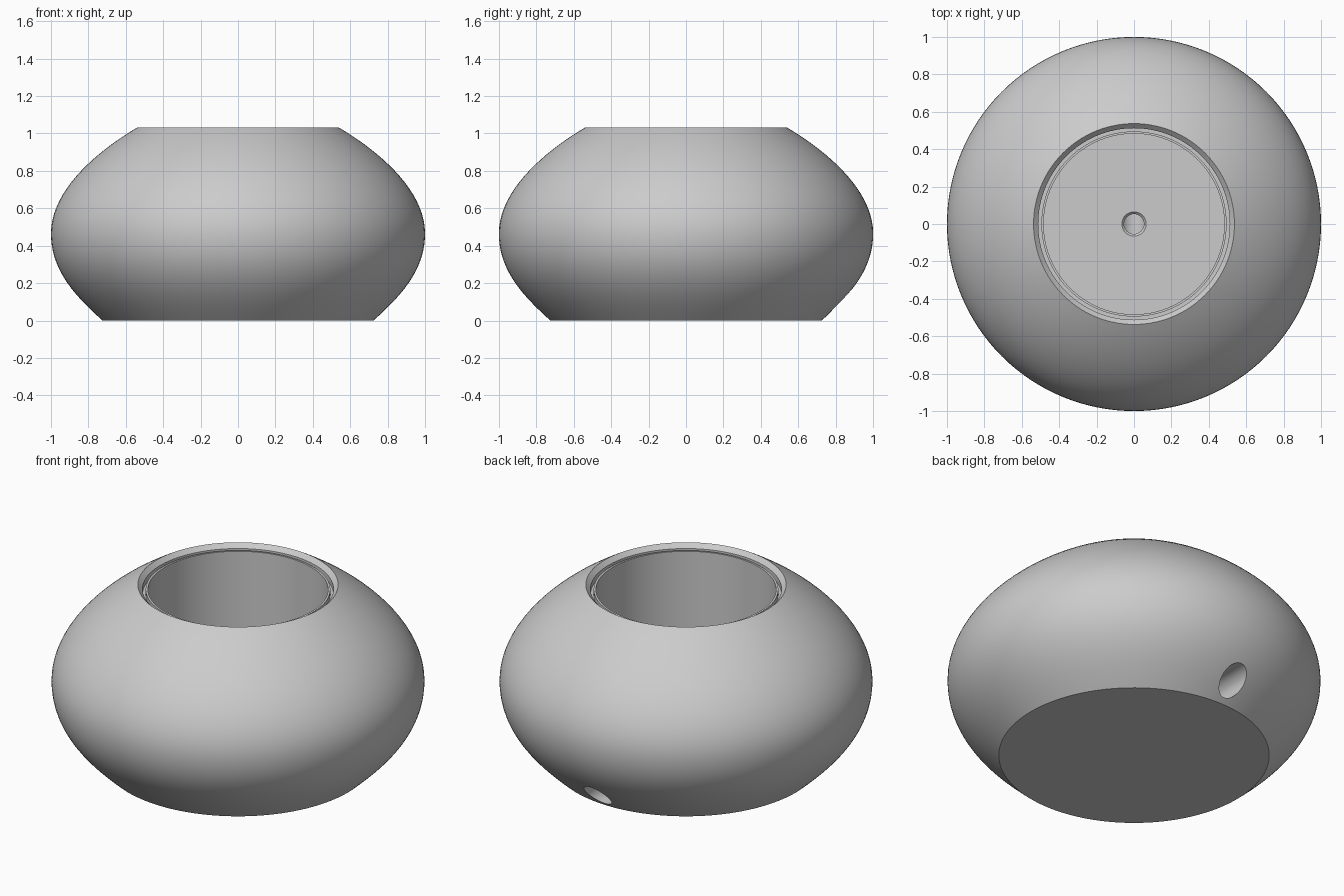
import bpy, bmesh, math
from mathutils import Vector
from mathutils.geometry import interpolate_bezier

cube = bpy.data.objects.get("Cube")
if cube:
    bpy.data.objects.remove(cube, do_unlink=True)

grey = bpy.data.materials.new("light_grey")
grey.use_nodes = True
colour = (0.6, 0.6, 0.6, 1)
grey.diffuse_color = colour
grey.node_tree.nodes["Principled BSDF"].inputs["Base Color"].default_value = colour


def curve(*points, steps=20):
    """Bezier points as (radius, height) vectors."""
    return interpolate_bezier(*[Vector((r, 0, z)) for r, z in points], steps)


def lathe(name, profile, steps=128):
    """Spin a profile, from axis to axis, into a closed solid."""
    bm = bmesh.new()
    verts = [bm.verts.new(p) for p in profile]
    edges = [bm.edges.new(pair) for pair in zip(verts, verts[1:])]
    bmesh.ops.spin(bm, geom=verts + edges, cent=(0, 0, 0), axis=(0, 0, 1),
                   angle=math.tau, steps=steps)
    bmesh.ops.remove_doubles(bm, verts=bm.verts, dist=0.0002)
    bmesh.ops.recalc_face_normals(bm, faces=bm.faces)
    mesh = bpy.data.meshes.new(name)
    bm.to_mesh(mesh)
    bm.free()
    mesh.materials.append(grey)
    obj = bpy.data.objects.new(name, mesh)
    bpy.context.collection.objects.link(obj)
    return obj


# Outer wall: two curves meeting at the widest ring
lower = curve((0.725, 0), (0.868, 0.13), (1, 0.265), (1, 0.465))
upper = curve((1, 0.465), (1, 0.695), (0.758, 0.903), (0.537, 1.033))

# Bevelled rim, seal groove, lip, well, floor and central wire bore
floor, channel_z = 0.2, 0.1
inside = [(0.512, 1.008), (0.512, 0.975), (0.495, 0.975), (0.495, 1.005),
          (0.483, 1.005), (0.483, floor), (0.065, floor),
          (0.053, floor - 0.012), (0.053, channel_z), (0, channel_z)]
profile = [Vector((0, 0, 0))] + lower + upper[1:] + [Vector((r, 0, z)) for r, z in inside]
body = lathe("round_base", profile)

# Cable channel from the back to the bore
bpy.ops.mesh.primitive_cylinder_add(vertices=48, radius=0.075, depth=1.2,
                                    location=(0, 0.52, channel_z),
                                    rotation=(math.pi / 2, 0, 0))
cutter = bpy.context.object
cutter.name = "cable_channel_cutter"
cutter.hide_render = True
cutter.data.materials.append(grey)

cut = body.modifiers.new("cable_channel", 'BOOLEAN')
cut.operation = 'DIFFERENCE'
cut.solver = 'EXACT'
cut.object = cutter
bpy.ops.object.select_all(action='DESELECT')
body.select_set(True)
bpy.context.view_layer.objects.active = body
bpy.ops.object.modifier_apply(modifier=cut.name)
bpy.data.objects.remove(cutter, do_unlink=True)

bpy.ops.object.shade_smooth_by_angle(angle=math.radians(25))
